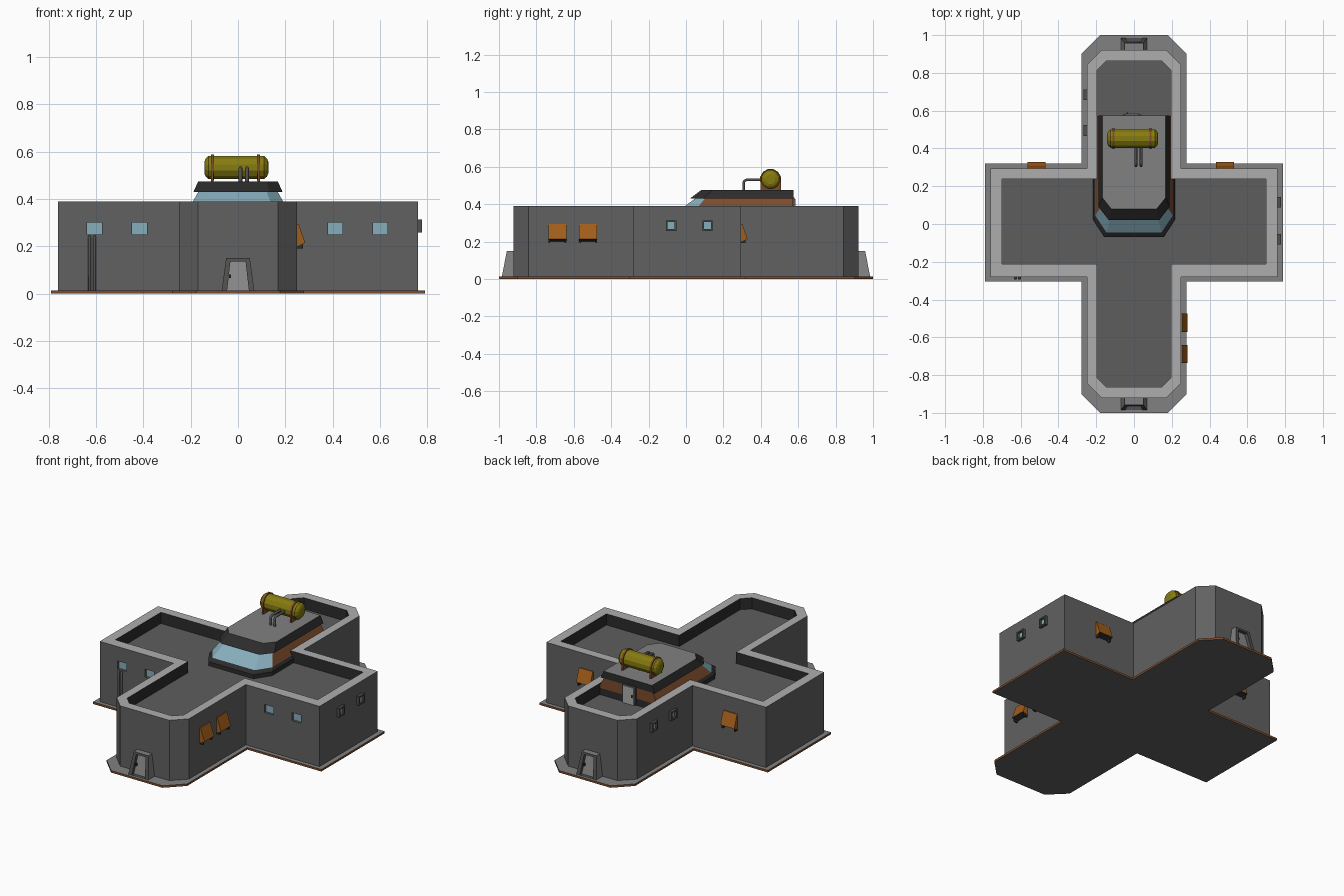
import bpy, bmesh
from math import sin, cos, pi, radians
from mathutils import Matrix, Vector

if "Cube" in bpy.data.objects:
    bpy.data.objects.remove(bpy.data.objects["Cube"])


def mat(name, r, g, b):
    m = bpy.data.materials.new(name)
    m.diffuse_color = (r, g, b, 1)
    m.use_nodes = True
    m.node_tree.nodes["Principled BSDF"].inputs["Base Color"].default_value = m.diffuse_color
    return m


WALL = mat("wall_grey", .12, .12, .12)
FLOOR = mat("floor_grey", .11, .11, .11)
RIM = mat("rim_grey", .42, .42, .42)
ROOF = mat("roof_grey", .22, .22, .22)
DARK = mat("dark_trim", .025, .025, .025)
METAL = mat("metal_grey", .08, .08, .08)
DOOR = mat("door_grey", .25, .25, .25)
RUST = mat("rust_brown", .2, .07, .025)
ORANGE = mat("orange", .36, .11, .01)
YELLOW = mat("tank_yellow", .24, .2, .005)
GLASS = mat("glass_blue", .24, .42, .5)


def loft(name, rings, bands, start, end, M=Matrix()):
    """Skin a list of equal-length rings; one material per band, plus both caps."""
    bm = bmesh.new()
    mats = []

    def face(verts, m):
        if m not in mats:
            mats.append(m)
        bm.faces.new(verts).material_index = mats.index(m)

    vs = [[bm.verts.new(M @ Vector(p)) for p in r] for r in rings]
    n = len(vs[0])
    for k, (a, b) in enumerate(zip(vs, vs[1:])):
        for i in range(n):
            m = bands[k]
            face([a[i], a[(i + 1) % n], b[(i + 1) % n], b[i]], m[i] if isinstance(m, list) else m)
    face(vs[0], start)
    face(vs[-1], end)
    bmesh.ops.recalc_face_normals(bm, faces=bm.faces)
    me = bpy.data.meshes.new(name)
    bm.to_mesh(me)
    bm.free()
    for m in mats:
        me.materials.append(m)
    ob = bpy.data.objects.new(name, me)
    bpy.context.collection.objects.link(ob)
    return ob


def box(name, lo, hi, m, M=Matrix()):
    ring = lambda z: [(lo[0], lo[1], z), (hi[0], lo[1], z), (hi[0], hi[1], z), (lo[0], hi[1], z)]
    return loft(name, [ring(lo[2]), ring(hi[2])], [m], m, m, M)


def on_wall(x, y, facing, z=0):
    """Local -y points out of the wall; facing is the turn in degrees."""
    return Matrix.Translation((x, y, z)) @ Matrix.Rotation(radians(facing), 4, 'Z')


def pipe(name, pts, r, m):
    cu = bpy.data.curves.new(name, 'CURVE')
    cu.dimensions = '3D'
    cu.bevel_depth = r
    cu.bevel_resolution = 1
    cu.use_fill_caps = True
    s = cu.splines.new('POLY')
    s.points.add(len(pts) - 1)
    for p, q in zip(s.points, pts):
        p.co = (*q, 1)
    cu.materials.append(m)
    bpy.context.collection.objects.link(bpy.data.objects.new(name, cu))


def cross(ax, y0, y1, w, l, c, z):
    """Cross outline: side arms to ax, long arm half-width w, length l, corner cut c."""
    return [(-w + c, -l, z), (w - c, -l, z), (w, -l + c, z), (w, y0, z), (ax, y0, z), (ax, y1, z),
            (w, y1, z), (w, l - c, z), (w - c, l, z), (-w + c, l, z), (-w, l - c, z), (-w, y1, z),
            (-ax, y1, z), (-ax, y0, z), (-w, y0, z), (-w, -l + c, z)]


# base plate with rust edge
slab = (.79, -.305, .32, .278, 1, .1)
loft("base_plate", [cross(*slab, 0), cross(*slab, .013)], [RUST], WALL, ROOF)

# walls with parapet and sunken roof floor
out, inn = (.76, -.28, .295, .25, .922, .08), (.7, -.213, .238, .196, .863, .048)
walls = loft("walls", [cross(*out, .008), cross(*out, .39), cross(*inn, .39), cross(*inn, .32)],
             [WALL, RIM, DARK], WALL, FLOOR)

# recessed front windows
for x in (-.606, -.416, .411, .601):
    cut = box("window_cutter", (x - .031, -.32, .25), (x + .031, -.262, .3), WALL)
    cut.hide_render = True
    mod = walls.modifiers.new("window_recess", 'BOOLEAN')
    mod.operation = 'DIFFERENCE'
    mod.solver = 'EXACT'
    mod.object = cut
    bpy.context.view_layer.objects.active = walls
    bpy.ops.object.modifier_apply(modifier=mod.name)
    bpy.data.objects.remove(cut)
    box("front_window_pane", (x - .032, -.266, .249), (x + .032, -.258, .301), GLASS)

# small framed windows on the right end and the rear left wall
def sq(h, y):
    return [(-h, y, -h), (h, y, -h), (h, y, h), (-h, y, h)]


for x, y, turn in ((.76, -.08, 90), (.76, .115, 90), (-.25, .495, -90), (-.25, .685, -90)):
    loft("framed_window", [sq(.028, .005), sq(.028, -.017), sq(.019, -.017), sq(.019, -.005)],
         [METAL, METAL, METAL], METAL, GLASS, on_wall(x, y, turn, .286))

# orange hatch awnings with brackets
for x, y, turn in ((.25, -.523, 90), (.25, -.688, 90), (-.516, .295, 180), (.482, .295, 180)):
    M = on_wall(x, y, turn)
    prof = [(.004, .295), (-.006, .295), (-.034, .215), (.004, .2)]
    loft("awning", [[(s, a, b) for a, b in prof] for s in (-.048, .048)], [[ORANGE, ORANGE, DARK, ORANGE]],
         ORANGE, ORANGE, M)
    for s in (-.042, .042):
        box("awning_bracket", (s - .004, -.024, .192), (s + .004, .004, .212), DARK, M)

# entrance porches, front and back
def trap(wb, zb, yb, wt, zt, yt):
    return [(-wb, yb, zb), (wb, yb, zb), (wt, yt, zt), (-wt, yt, zt)]


for y, turn in ((-.922, 0), (.922, 180)):
    M = on_wall(0, y, turn)
    loft("entrance", [trap(.07, .005, .01, .05, .15, .01), trap(.07, .005, -.064, .05, .15, -.036),
                      trap(.046, .014, -.062, .032, .137, -.038), trap(.046, .014, -.042, .032, .137, -.016)],
         [ROOF, METAL, METAL], METAL, DOOR, M)
    box("entrance_handle", (-.037, -.043, .066), (-.029, -.03, .082), DARK, M)

# rooftop cabin: dark foot, glazed front, rust sides
def cabin(w, front, cx, cy, z, back=.572):
    return [(-w + cx, front, z), (w - cx, front, z), (w, front + cy, z),
            (w, back, z), (-w, back, z), (-w, front + cy, z)]


loft("cabin", [cabin(.218, -.07, .062, .095, .315), cabin(.218, -.07, .062, .095, .345),
               cabin(.206, -.045, .06, .09, .362), cabin(.165, .055, .045, .05, .435)],
     [DARK, DARK, [GLASS, GLASS, RUST, RUST, RUST, GLASS]], DARK, DARK)
loft("cabin_roof", [cabin(.188, .02, .055, .07, .43, .575), cabin(.168, .08, .048, .06, .475, .575)],
     [DARK], DARK, ROOF)

# cabin rear door
D = on_wall(-.01, .572, 180)
box("cabin_door_frame", (-.047, -.008, .318), (.047, .01, .437), METAL, D)
box("cabin_door", (-.037, -.013, .32), (.037, .0, .428), RIM, D)
box("cabin_door_handle", (.022, -.018, .368), (.03, -.01, .384), DARK, D)

# storage tank
TY, TZ, N = .452, .533, 12


def disc(x, r):
    return [(x, TY + r * cos(2 * pi * (i + .5) / N), TZ + r * sin(2 * pi * (i + .5) / N)) for i in range(N)]


ends = [(-.142, .026), (-.136, .04), (-.124, .051), (.11, .051), (.122, .04), (.128, .026)]
loft("tank", [disc(x, r) for x, r in ends], [YELLOW] * 5, YELLOW, YELLOW)
for x in (-.108, .087):
    loft("tank_strap", [disc(x - .006, .057), disc(x + .006, .057)], [RUST], RUST, RUST)
    box("tank_cradle", (x - .005, TY - .055, .47), (x + .005, TY + .055, .535), RUST)

# pipes from tank into the roof
for x in (.01, .038):
    pipe("tank_pipe", [(x, .308, .465), (x, .308, .515), (x, .312, .525), (x, .322, .53), (x, .41, .53)],
         .008, METAL)

# wall conduits at the front left
for x in (-.627, -.606):
    pipe("wall_conduit", [(x, -.288, .01), (x, -.288, .232), (x, -.284, .239), (x, -.272, .24)], .007, METAL)
